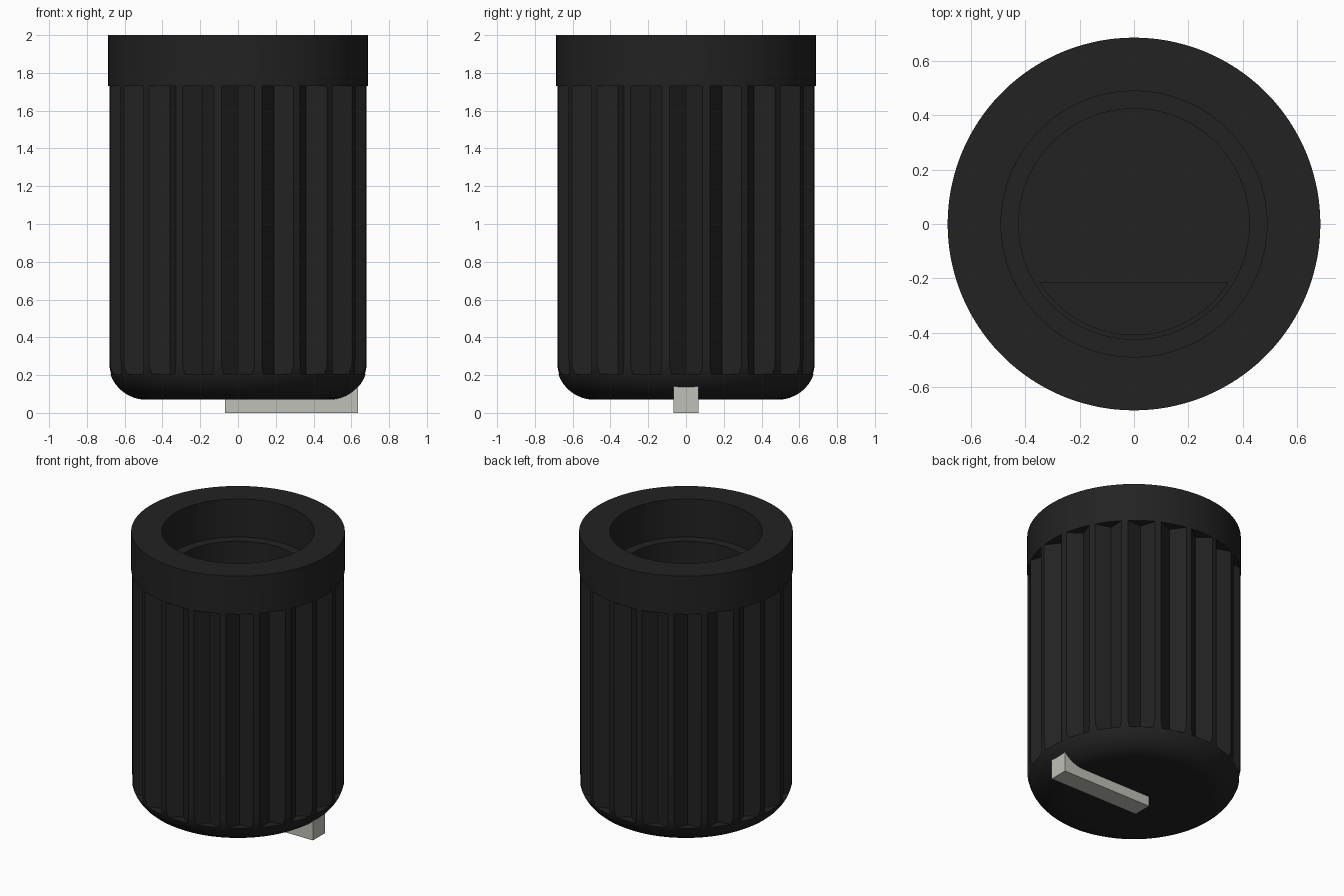
import bpy, bmesh, math

if "Cube" in bpy.data.objects:
    bpy.data.objects.remove(bpy.data.objects["Cube"])

def material(name, rgb):
    m = bpy.data.materials.new(name)
    m.diffuse_color = (*rgb, 1)
    m.use_nodes = True
    m.node_tree.nodes["Principled BSDF"].inputs["Base Color"].default_value = m.diffuse_color
    return m

BLACK = material("black plastic", (0.016, 0.016, 0.016))
CREAM = material("off white", (0.53, 0.53, 0.48))

def make(name, bm, mat):
    bmesh.ops.recalc_face_normals(bm, faces=bm.faces)
    me = bpy.data.meshes.new(name)
    bm.to_mesh(me)
    bm.free()
    ob = bpy.data.objects.new(name, me)
    bpy.context.collection.objects.link(ob)
    me.materials.append(mat)
    return ob

def prism(bm, pts, z0, z1):
    """Closed prism over a plan outline."""
    lo = [bm.verts.new((x, y, z0)) for x, y in pts]
    hi = [bm.verts.new((x, y, z1)) for x, y in pts]
    bm.faces.new(lo[::-1])
    bm.faces.new(hi)
    n = len(pts)
    for i in range(n):
        j = (i + 1) % n
        bm.faces.new((lo[i], lo[j], hi[j], hi[i]))

def lathe(profile, n):
    """Revolve (radius, z) points; zero radius makes a pole."""
    bm = bmesh.new()
    rings = []
    for r, z in profile:
        if r == 0:
            rings.append([bm.verts.new((0, 0, z))] * n)
        else:
            rings.append([bm.verts.new((r * math.cos(math.tau * i / n),
                                        r * math.sin(math.tau * i / n), z)) for i in range(n)])
    for a, b in zip(rings, rings[1:]):
        for i in range(n):
            j = (i + 1) % n
            bm.faces.new(list(dict.fromkeys((a[i], a[j], b[j], b[i]))))
    return bm

R, FILLET, BASE = 0.687, 0.2, 0.07
FLOOR, LEDGE, GROOVES = 0.6, 1.73, 20

# Knob body: rounded end, plain collar, stepped bore
arc = [(R - FILLET + FILLET * math.sin(a), BASE + FILLET - FILLET * math.cos(a))
       for a in [math.radians(9 * i) for i in range(11)]]
profile = [(0, BASE)] + arc + [(R, 2), (0.49, 2), (0.49, LEDGE),
                               (0.425, LEDGE), (0.425, FLOOR), (0, FLOOR)]
body = make("knob_body", lathe(profile, 140), BLACK)

# V grooves around the side
bm = bmesh.new()
for k in range(GROOVES):
    t = math.tau * k / GROOVES
    c, s = math.cos(t), math.sin(t)
    tri = [(0.613, 0), (0.697, -0.108), (0.697, 0.108)]
    prism(bm, [(x * c - y * s, x * s + y * c) for x, y in tri], 0.205, LEDGE)
cutter = make("groove_cutter", bm, BLACK)
cutter.hide_render = True
mod = body.modifiers.new("grooves", 'BOOLEAN')
mod.operation, mod.solver, mod.object = 'DIFFERENCE', 'EXACT', cutter
bpy.context.view_layer.objects.active = body
body.select_set(True)
bpy.ops.object.modifier_apply(modifier=mod.name)
bpy.data.objects.remove(cutter)
bpy.ops.object.shade_smooth_by_angle(angle=math.radians(20))

# Flat that keys the D-shaped shaft hole
bm = bmesh.new()
half = math.acos(0.215 / 0.41)
pts = [(0.41 * math.sin(a), -0.41 * math.cos(a))
       for a in [-half + 2 * half * i / 32 for i in range(33)]]
prism(bm, pts, FLOOR - 0.01, 1.3)
make("shaft_flat", bm, BLACK)

# Pointer bar under the rounded end
bm = bmesh.new()
prism(bm, [(-0.07, -0.067), (0.635, -0.067), (0.635, 0.067), (-0.07, 0.067)], 0, 0.145)
make("pointer_bar", bm, CREAM)
